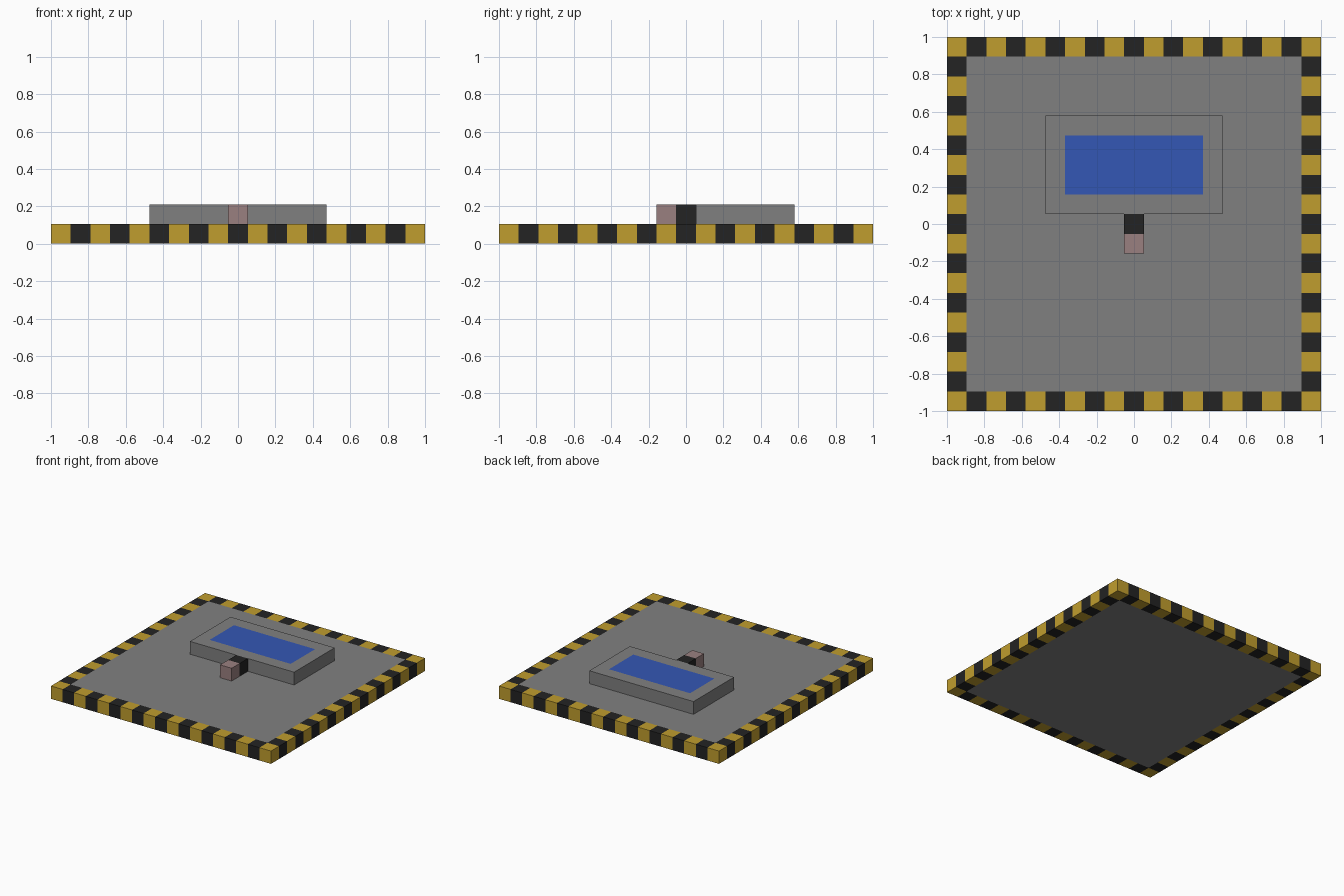
import bpy
import bmesh

N = 19            # blocks along one side of the base
U = 2 / N         # size of one block

if "Cube" in bpy.data.objects:
    bpy.data.objects.remove(bpy.data.objects["Cube"])


def material(name, rgb):
    """Flat material from 0-255 display values, stored as linear."""
    def lin(c):
        c /= 255
        return c / 12.92 if c < 0.04 else ((c + 0.055) / 1.055) ** 2.4
    colour = [lin(c) for c in rgb] + [1]
    mat = bpy.data.materials.new(name)
    mat.use_nodes = True
    mat.diffuse_color = colour
    shader = mat.node_tree.nodes["Principled BSDF"]
    shader.inputs["Base Color"].default_value = colour
    shader.inputs["Roughness"].default_value = 0.9
    return mat


grey = material("grey", (128, 128, 128))
gold = material("gold", (192, 157, 46))
black = material("black", (35, 35, 35))
blue = material("blue", (52, 87, 181))
pink = material("dusty pink", (154, 128, 128))


def box(blocks, centre):
    """Box mesh with size and centre measured in blocks."""
    bm = bmesh.new()
    bmesh.ops.create_cube(bm, size=1)
    for v in bm.verts:
        v.co = [(c * s + o) * U for c, s, o in zip(v.co, blocks, centre)]
    return bm


def finish(bm, name, mats):
    bm.normal_update()
    mesh = bpy.data.meshes.new(name)
    bm.to_mesh(mesh)
    bm.free()
    for mat in mats:
        mesh.materials.append(mat)
    obj = bpy.data.objects.new(name, mesh)
    bpy.context.collection.objects.link(obj)
    return obj


# Base slab, cut into blocks and painted with a striped border
bm = box((N, N, 1), (0, 0, 0.5))
for axis in ((1, 0, 0), (0, 1, 0)):
    for i in range(1, N):
        cut = [a * (i - N / 2) * U for a in axis]
        bmesh.ops.bisect_plane(bm, geom=bm.verts[:] + bm.edges[:] + bm.faces[:],
                               plane_co=cut, plane_no=axis)
for f in bm.faces:
    c = f.calc_center_median()
    col, row = (min(max(int((p + 1) / U), 0), N - 1) for p in (c.x, c.y))
    if col in (0, N - 1) or row in (0, N - 1):
        f.material_index = 1 + (col + row) % 2
bmesh.ops.dissolve_limit(bm, angle_limit=0.01, verts=bm.verts[:],
                         edges=bm.edges[:], delimit={'MATERIAL'})
finish(bm, "base_slab", (grey, gold, black))

# Raised platform with a blue panel inset in its top
bm = box((9, 5, 1), (0, 3, 1.5))
bm.normal_update()
top = max(bm.faces, key=lambda f: f.calc_center_median().z)
bmesh.ops.inset_region(bm, faces=[top], thickness=U, use_even_offset=True)
top.material_index = 1
finish(bm, "raised_platform", (grey, blue))

# Two small blocks in front of the platform
finish(box((1, 1, 1), (0, 0, 1.5)), "connector_block", (black,))
finish(box((1, 1, 1), (0, -1, 1.5)), "end_block", (pink,))
